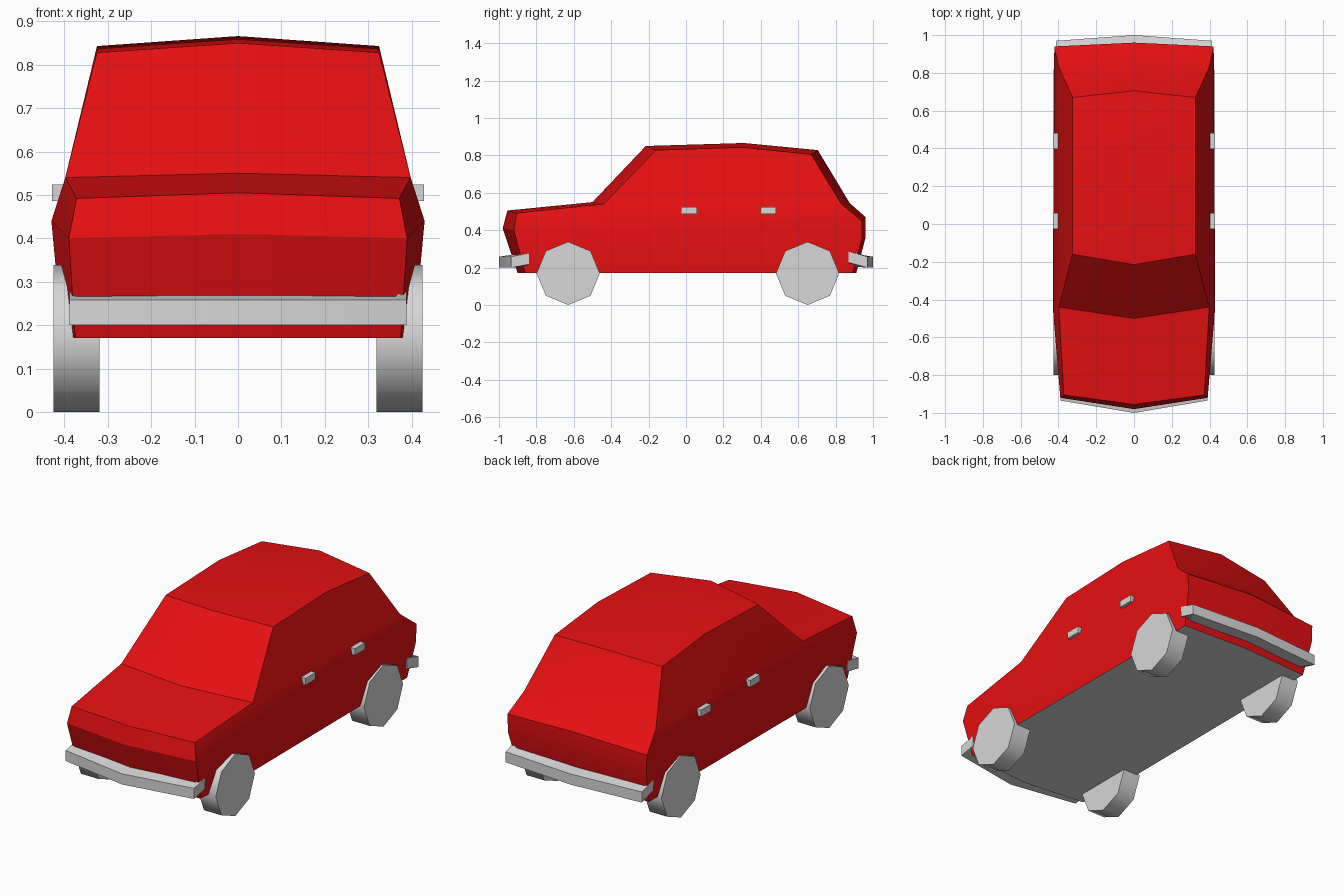
import bpy, bmesh, math
from mathutils import Matrix, Vector

if "Cube" in bpy.data.objects:
    bpy.data.objects.remove(bpy.data.objects["Cube"], do_unlink=True)


def material(name, color):
    m = bpy.data.materials.new(name)
    m.use_nodes = True
    m.diffuse_color = (*color, 1)
    m.node_tree.nodes["Principled BSDF"].inputs["Base Color"].default_value = (*color, 1)
    return m


red = material("red paint", (0.8, 0.005, 0.006))
grey = material("light grey", (0.68, 0.68, 0.68))


def finish(bm, name, mats, angle):
    bmesh.ops.recalc_face_normals(bm, faces=bm.faces)
    mesh = bpy.data.meshes.new(name)
    bm.to_mesh(mesh)
    bm.free()
    for m in mats:
        mesh.materials.append(m)
    ob = bpy.data.objects.new(name, mesh)
    bpy.context.collection.objects.link(ob)
    bpy.ops.object.select_all(action="DESELECT")
    ob.select_set(True)
    bpy.context.view_layer.objects.active = ob
    bpy.ops.object.shade_smooth_by_angle(angle=math.radians(angle))
    return ob


# Body: centre-line profile, matching shoulder profile, and two belt points
names = ["front_sill", "nose", "hood", "cowl", "roof_front", "roof_mid",
         "roof_rear", "rear_base", "lip", "tail", "rear_sill"]
centre = [(-.90, .17), (-.98, .41), (-.955, .505), (-.50, .55), (-.215, .85), (.31, .866),
          (.705, .828), (.875, .545), (.96, .47), (.96, .36), (.91, .17)]
edge = [(.375, -.86, .17), (.39, -.92, .40), (.372, -.905, .492), (.398, -.44, .54),
        (.325, -.16, .828), (.325, .30, .843), (.325, .67, .805), (.398, .83, .54),
        (.422, .94, .45), (.418, .94, .35), (.40, .89, .17)]
bm = bmesh.new()
mid = [bm.verts.new((0, y, z)) for y, z in centre]
for s in (1, -1):
    rim = [bm.verts.new((s * x, y, z)) for x, y, z in edge]
    v = dict(zip(names, rim))
    v["belt"] = bm.verts.new((s * .43, -.44, .44))
    v["sill"] = bm.verts.new((s * .405, -.44, .17))
    for i in range(len(mid) - 1):
        bm.faces.new((mid[i], mid[i + 1], rim[i + 1], rim[i]))
    for panel in ("nose hood cowl belt",
                  "belt cowl roof_front roof_mid roof_rear rear_base lip",
                  "front_sill nose belt sill",
                  "sill belt lip tail rear_sill"):
        bm.faces.new([v[n] for n in panel.split()])
    bm.faces.new((mid[0], v["front_sill"], v["sill"], v["rear_sill"], mid[-1]))
bm.normal_update()
bmesh.ops.recalc_face_normals(bm, faces=bm.faces)
for f in bm.faces:
    f.material_index = 1 if f.normal.z < -0.95 else 0
finish(bm, "body", [red, grey], 25)


# Bumpers: a bent bar wrapping round each end
def bumper(name, end, x, y_mid, y_corner, y_tip, lift):
    path = [(-x, y_tip, lift), (-x, y_corner, 0), (0, y_mid, 0), (x, y_corner, 0), (x, y_tip, lift)]
    bm = bmesh.new()
    rings = []
    for i, (px, py, pz) in enumerate(path):
        tip = i in (0, 4)
        ix = px * .9
        iy = py if tip else py - end * .075
        low, high = .2 + pz, .258 + pz
        rings.append([bm.verts.new(p) for p in
                      ((px, py, low), (px, py, high), (ix, iy, high + .012), (ix, iy, low + .005))])
    for a, b in zip(rings, rings[1:]):
        for k in range(4):
            n = (k + 1) % 4
            bm.faces.new((a[k], a[n], b[n], b[k]))
    bm.faces.new(rings[0])
    bm.faces.new(rings[-1])
    finish(bm, name, [grey], 25)


bumper("front_bumper", -1, .388, -1.0, -.935, -.84, .018)
bumper("rear_bumper", 1, .412, 1.0, .97, .87, .028)

# Wheels and door handles
for side, s in (("left", 1), ("right", -1)):
    for where, y in (("front", -.63), ("rear", .65)):
        bm = bmesh.new()
        bmesh.ops.create_cone(bm, cap_ends=True, segments=8, radius1=.169, radius2=.169, depth=.106,
                              matrix=Matrix.Translation(Vector((s * .372, y, .169)))
                              @ Matrix.Rotation(math.pi / 2, 4, "Y"))
        finish(bm, f"{where}_{side}_wheel", [grey], 50)
    for where, y in (("front", .015), ("rear", .44)):
        bm = bmesh.new()
        bmesh.ops.create_cube(bm, size=1, matrix=Matrix.Translation(Vector((s * .414, y, .505)))
                              @ Matrix.Diagonal((.03, .085, .037, 1)))
        finish(bm, f"{where}_{side}_door_handle", [grey], 25)
